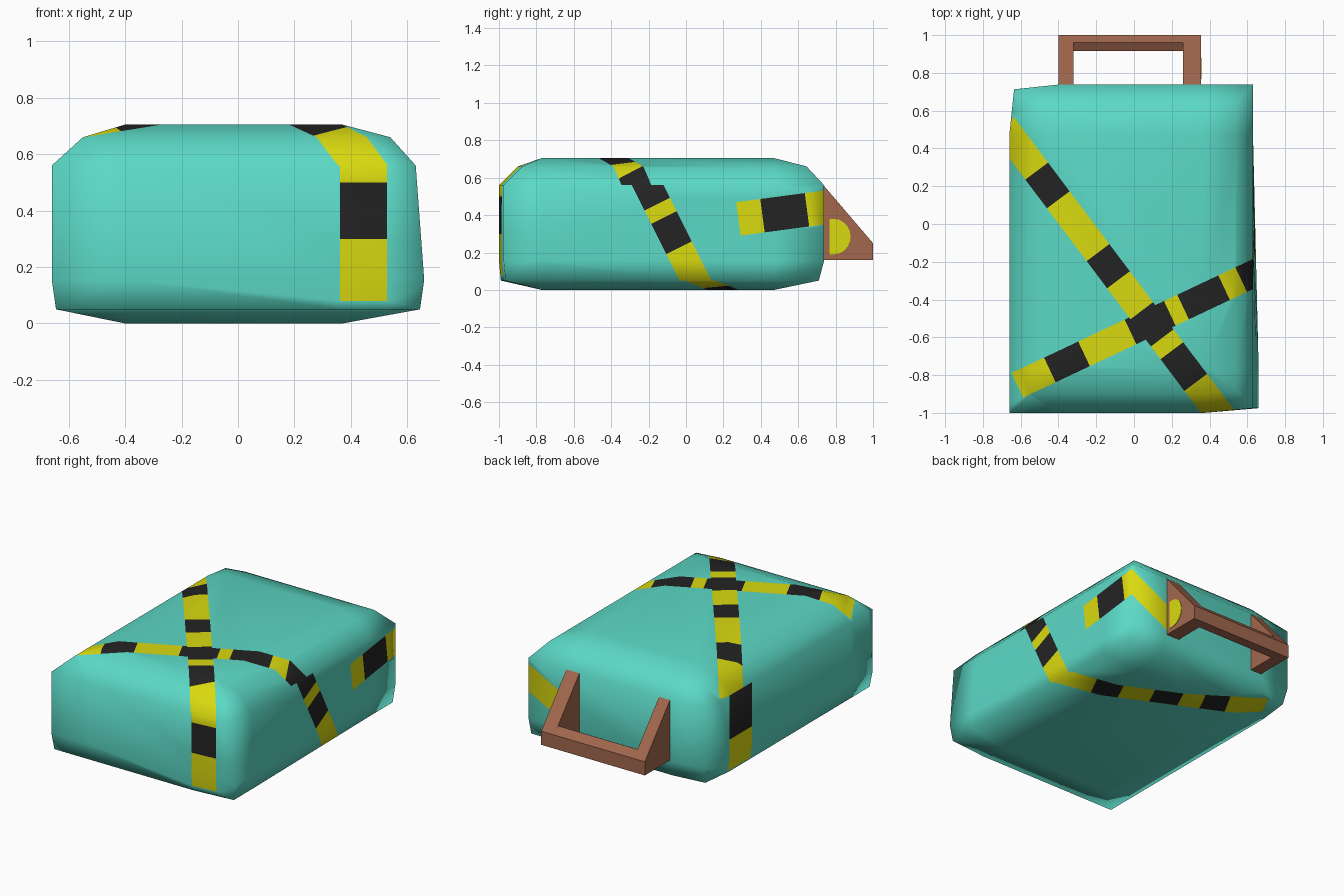
import bpy, bmesh, math
from mathutils import Vector

if "Cube" in bpy.data.objects:
    bpy.data.objects.remove(bpy.data.objects["Cube"])

def material(name, rgb):
    m = bpy.data.materials.new(name)
    m.diffuse_color = (*rgb, 1)
    m.use_nodes = True
    m.node_tree.nodes["Principled BSDF"].inputs["Base Color"].default_value = m.diffuse_color
    return m

TEAL = material("teal", (0.105, 0.69, 0.56))
YELLOW = material("tape yellow", (0.70, 0.70, 0.005))
BLACK = material("tape black", (0.017, 0.017, 0.017))
BROWN = material("handle brown", (0.36, 0.135, 0.075))

def finish(bm, name, mats, angle):
    bmesh.ops.recalc_face_normals(bm, faces=bm.faces)
    me = bpy.data.meshes.new(name)
    bm.to_mesh(me)
    bm.free()
    ob = bpy.data.objects.new(name, me)
    bpy.context.collection.objects.link(ob)
    for m in mats:
        me.materials.append(m)
    bpy.ops.object.select_all(action='DESELECT')
    ob.select_set(True)
    bpy.context.view_layer.objects.active = ob
    bpy.ops.object.shade_smooth_by_angle(angle=math.radians(angle))
    return ob

# Case: stacked rings, each with support points that keep the middles flat
XL, XR, YF, YB = -0.40, 0.37, -0.77, 0.47
LEVELS = [  # z, left, right, front, back
    (0.00, XL, XR, YF, YB),
    (0.05, -0.645, 0.645, -0.99, 0.71),
    (0.155, -0.66, 0.66, -1.0, 0.738),
    (0.56, -0.66, 0.63, -1.0, 0.738),
    (0.66, -0.55, 0.54, -0.90, 0.645),
    (0.705, XL, XR, YF, YB)]

bm = bmesh.new()
rings = []
for z, l, r, f, b in LEVELS:
    rb = min(r, 0.63)
    flat = l == XL
    cut = 0.0 if flat else 0.025
    pts = [(l, f), (XL, f), (XR, f), (r, f + cut), (r, YF), (rb, YB), (rb, b),
           (XR, b), (XL, b), (l + cut, b - cut), (l, YB), (l, YF)]
    rings.append([bm.verts.new((x, y, z)) for x, y in pts])
for lo, hi in zip(rings, rings[1:]):
    for i in range(12):
        j = (i + 1) % 12
        bm.faces.new((lo[i], lo[j], hi[j], hi[i]))
bm.faces.new(rings[0][::-1])
bm.faces.new(rings[-1])
bmesh.ops.remove_doubles(bm, verts=bm.verts, dist=0.0005)
bmesh.ops.dissolve_degenerate(bm, edges=bm.edges, dist=0.0005)
bmesh.ops.recalc_face_normals(bm, faces=bm.faces)

# Tape: cut a straight band into one side of the case and colour its segments
SIDES = {
    "top": (0, 1, lambda n: n.z > 0.4),
    "bottom": (0, 1, lambda n: n.z < -0.4),
    "front": (0, 2, lambda n: abs(n.z) <= 0.4 and n.y < -0.7),
    "back": (0, 2, lambda n: abs(n.z) <= 0.4 and n.y > 0.7),
    "right": (1, 2, lambda n: abs(n.z) <= 0.4 and n.x > 0.7),
    "left": (1, 2, lambda n: abs(n.z) <= 0.4 and n.x < -0.7)}

def tape(side, start, end, half, marks, first=1):
    u, v, test = SIDES[side]
    p, d, w = Vector(), Vector(), Vector()
    p[u], p[v] = start
    d[u], d[v] = end[0] - start[0], end[1] - start[1]
    d.normalize()
    w[u], w[v] = -d[v], d[u]

    def cut(faces, co, no):
        geom = set(faces)
        for f in faces:
            geom.update(f.edges)
            geom.update(f.verts)
        bmesh.ops.bisect_plane(bm, geom=list(geom), dist=1e-5, plane_co=co, plane_no=no)
        bm.normal_update()

    def inside():
        return [f for f in bm.faces if test(f.normal)
                and abs((f.calc_center_median() - p).dot(w)) < half]

    bm.normal_update()
    for s in (-half, half):
        cut([f for f in bm.faces if test(f.normal)], p + w * s, w)
    for m in marks:
        cut(inside(), p + d * m, d)
    for f in inside():
        t = (f.calc_center_median() - p).dot(d)
        for k, (a, b) in enumerate(zip(marks, marks[1:])):
            if a < t < b:
                f.material_index = first if k % 2 == 0 else 3 - first

# Short tape climbing over the right and down to the left underside
tape("top", (-0.355, -0.73), (0.365, -0.39), 0.072,
     [-0.29, -0.10, 0.10, 0.372, 0.602, 0.68, 0.92, 1.02, 1.2])
tape("right", (-0.19, 0.53), (-0.08, 0.31), 0.076, [-0.15, 0.08, 0.16, 0.34, 0.60], 2)
tape("bottom", (0.645, 0.07), (-0.55, 0.63), 0.075,
     [-0.1, 0.21, 0.38, 0.58, 0.76, 0.90, 1.06, 1.30])
# Long tape running over the top, down the front and the left side
tape("top", (-0.455, 0.20), (0.275, -0.77), 0.075,
     [-0.40, -0.10, 0.09, 0.44, 0.62, 0.825, 1.005, 1.09, 1.30, 1.7])
tape("front", (0.445, 0.60), (0.445, 0.08), 0.084, [0, 0.10, 0.30, 0.52])
tape("left", (0.37, 0.60), (0.37, 0.06), 0.115, [0, 0.33, 0.54], 2)
# Tape from the right side round the back corner to the handle
tape("right", (0.28, 0.38), (0.735, 0.44), 0.09, [0, 0.13, 0.37, 0.50])
tape("back", (0.66, 0.445), (0.33, 0.27), 0.08, [-0.1, 0.40])
finish(bm, "case_body", [TEAL, YELLOW, BLACK], 180)

# Handle parts: side profiles (y, z) pushed along x
def extrude_x(name, profile, x0, x1, mat):
    bm = bmesh.new()
    a, b = [[bm.verts.new((x, y, z)) for y, z in profile] for x in (x0, x1)]
    n = len(profile)
    bm.faces.new(a)
    bm.faces.new(b[::-1])
    for i in range(n):
        bm.faces.new((a[i], b[i], b[(i + 1) % n], a[(i + 1) % n]))
    return finish(bm, name, [mat], 40)

arm = [(0.70, 0.16), (1.0, 0.16), (1.0, 0.25), (0.735, 0.56), (0.70, 0.56)]
extrude_x("handle_arm_left", arm, -0.40, -0.32, BROWN)
extrude_x("handle_arm_right", arm, 0.26, 0.355, BROWN)
grip = [(0.915, 0.18), (0.935, 0.16), (1.0, 0.16), (1.0, 0.25), (0.96, 0.295), (0.915, 0.27)]
extrude_x("handle_grip", grip, -0.33, 0.27, BROWN)

# Rounded tape end on the right handle arm
tip = [(0.79 + 0.09 * math.cos(t), 0.285 + 0.095 * math.sin(t))
       for t in (math.radians(-90 + 18 * i) for i in range(11))]
tip = [(0.768, 0.19)] + tip + [(0.768, 0.38)]
extrude_x("handle_tape_end", tip, 0.353, 0.358, YELLOW)
